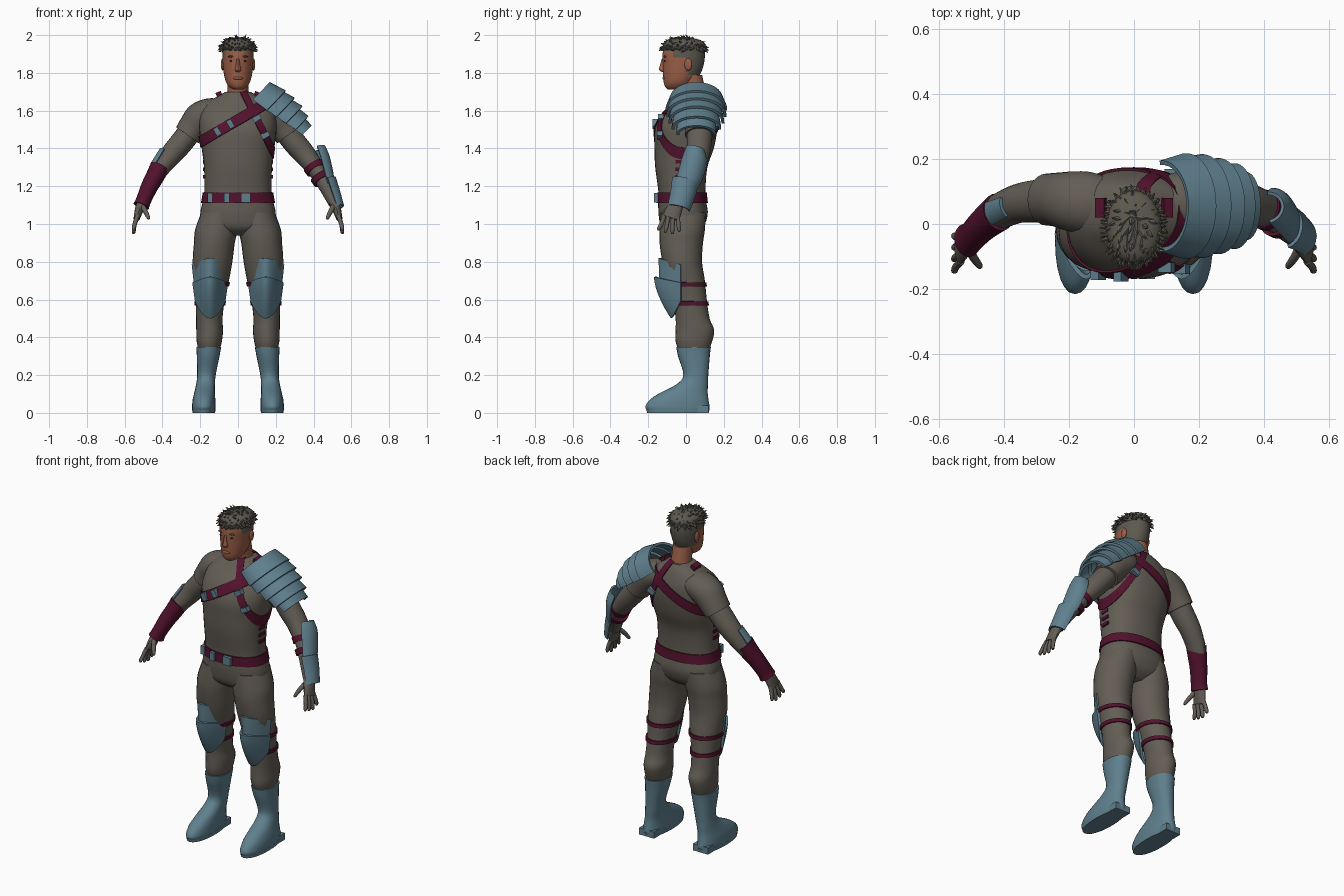
import bpy, bmesh, math, random
from mathutils import Vector, Matrix
from mathutils.bvhtree import BVHTree

if "Cube" in bpy.data.objects:
    bpy.data.objects.remove(bpy.data.objects["Cube"])

random.seed(4)


def material(name, rgb):
    m = bpy.data.materials.new(name)
    m.diffuse_color = (*rgb, 1)
    m.use_nodes = True
    m.node_tree.nodes["Principled BSDF"].inputs["Base Color"].default_value = m.diffuse_color
    return m


SUIT = material("suit_grey", (0.125, 0.11, 0.09))
STEEL = material("steel_blue", (0.115, 0.215, 0.27))
MAROON = material("strap_maroon", (0.085, 0.006, 0.026))
SKIN = material("skin", (0.33, 0.115, 0.065))
HAIR = material("hair_grey", (0.11, 0.10, 0.08))
DARK = material("eye_dark", (0.02, 0.012, 0.01))


def finish(name, bm, mat):
    bmesh.ops.recalc_face_normals(bm, faces=bm.faces)
    me = bpy.data.meshes.new(name)
    bm.to_mesh(me)
    bm.free()
    me.materials.append(mat)
    ob = bpy.data.objects.new(name, me)
    bpy.context.collection.objects.link(ob)
    return ob


def resample(rows, k):
    """Catmull-Rom interpolation of section rows."""
    rows = [tuple(r) for r in rows]
    ext = [rows[0]] + rows + [rows[-1]]
    out = []
    for i in range(1, len(ext) - 2):
        for j in range(k):
            t = j / k
            out.append([0.5 * (2 * b + (c - a) * t + (2 * a - 5 * b + 4 * c - d) * t * t
                               + (3 * b - a - 3 * c + d) * t ** 3)
                        for a, b, c, d in zip(*ext[i - 1:i + 3])])
    return out + [list(rows[-1])]


def mir(rows, s):
    return [(r[0] * s, *r[1:]) for r in rows]


def frame(pts, i):
    t = (pts[min(i + 1, len(pts) - 1)] - pts[max(i - 1, 0)]).normalized()
    u = t.cross(Vector((0, 1, 0))).normalized()
    return u, u.cross(t).normalized()


def loft(name, mat, rows, n=24, k=4, flat=True, p=2.0):
    """Closed skin over elliptical sections (x, y, z, rx, ry)."""
    rows = resample(rows, k)
    pts = [Vector(r[:3]) for r in rows]
    bm, rings = bmesh.new(), []
    for i, r in enumerate(rows):
        u, v = (Vector((1, 0, 0)), Vector((0, 1, 0))) if flat else frame(pts, i)
        ring = []
        for j in range(n):
            a = 2 * math.pi * j / n
            c, s = (math.copysign(abs(q) ** (2 / p), q) for q in (math.cos(a), math.sin(a)))
            ring.append(bm.verts.new(pts[i] + u * c * r[3] + v * s * r[4]))
        rings.append(ring)
    for a, b in zip(rings, rings[1:]):
        for j in range(n):
            bm.faces.new((a[j], a[(j + 1) % n], b[(j + 1) % n], b[j]))
    bm.faces.new(rings[0])
    bm.faces.new(rings[-1])
    return finish(name, bm, mat)


def shell(name, mat, f, nu, nv, thick=0.012):
    """Thick plate from a surface f(u, v), both 0..1."""
    bm = bmesh.new()
    g = [[bm.verts.new(f(i / nu, j / nv)) for i in range(nu + 1)] for j in range(nv + 1)]
    for j in range(nv):
        for i in range(nu):
            bm.faces.new((g[j][i], g[j][i + 1], g[j + 1][i + 1], g[j + 1][i]))
    bmesh.ops.recalc_face_normals(bm, faces=bm.faces)
    bmesh.ops.solidify(bm, geom=bm.faces[:], thickness=thick)
    return finish(name, bm, mat)


def ball(name, mat, loc, scale):
    bm = bmesh.new()
    bmesh.ops.create_icosphere(bm, subdivisions=3, radius=1)
    bm.transform(Matrix.Translation(loc) @ Matrix.Diagonal((*scale, 1)))
    return finish(name, bm, mat)


def box(name, mat, loc, size, rot=0):
    bm = bmesh.new()
    bmesh.ops.create_cube(bm, size=1)
    bm.transform(Matrix.Translation(loc) @ Matrix.Rotation(rot, 4, 'Y') @ Matrix.Diagonal((*size, 1)))
    return finish(name, bm, mat)


def tree(ob):
    me = ob.data
    return BVHTree.FromPolygons([v.co for v in me.vertices], [p.vertices for p in me.polygons])


def strap(name, bvh, centre, u, width, n=48):
    """Band wrapped round a body in the plane of direction u and the y axis."""
    c, u, v = Vector(centre), Vector(u).normalized(), Vector((0, 1, 0))
    w = u.cross(v)

    def f(s, t):
        d = u * math.cos(s * 2 * math.pi) + v * math.sin(s * 2 * math.pi)
        o = c + w * (t - 0.5) * width
        hit = bvh.ray_cast(o, d)[0]
        return (hit or o) + d * 0.008
    return shell(name, MAROON, f, n, 2, 0.008)


# Body suit
body = loft("suit_body", SUIT, [
    (0, -.02, .94, .07, .06), (0, -.02, .98, .18, .11), (0, -.015, 1.05, .20, .13),
    (0, -.02, 1.12, .187, .127), (0, -.022, 1.18, .178, .125), (0, -.025, 1.3, .18, .138),
    (0, -.01, 1.4, .192, .157), (0, 0, 1.5, .205, .165), (0, .02, 1.58, .2, .145),
    (0, .04, 1.64, .165, .108), (0, .048, 1.68, .10, .082), (0, .05, 1.70, .066, .066)],
    n=36, p=2.3)
body_tree = tree(body)

# Belt, chest straps and buckles
strap("belt", body_tree, (0, -.02, 1.14), (1, 0, 0), .055)
strap("chest_strap", body_tree, (-.04, 0, 1.53), (.29, 0, .17), .055)
strap("shoulder_strap", body_tree, (.125, 0, 1.51), (.09, 0, -.18), .035)


def buckle(x, z, side, w, h, rot=0):
    hit = body_tree.ray_cast(Vector((x, side, z)), Vector((0, -side, 0)))[0]
    box("buckle", STEEL, hit + Vector((0, side * .01, 0)), (w, .03, h), rot)


for x, w in ((.04, .05), (-.06, .03), (-.15, .025)):
    buckle(x, 1.14, -1, w, .05)
for x, z, r in ((-.11, 1.49, -.53), (-.04, 1.53, -.53), (.10, 1.56, 1.1), (.145, 1.47, 1.1)):
    buckle(x, z, -1, .028, .045, r)
buckle(.12, 1.52, 1, .028, .045, 1.1)
for s in (-1, 1):
    box("collar_clip", MAROON, (s * .1, .05, 1.685), (.03, .06, .03), s * .4)
    for z in (1.25, 1.29, 1.33):
        box("side_clip", MAROON, (s * .175, -.03, z), (.022, .05, .018))

# Legs, boots and knee armour
for s in (-1, 1):
    leg = loft("trouser_leg", SUIT, mir([
        (.10, -.015, 1.06, .095, .12), (.115, -.02, .97, .112, .12), (.125, -.025, .9, .108, .115),
        (.135, -.02, .8, .105, .105), (.14, 0, .7, .092, .1), (.147, .02, .6, .077, .09),
        (.152, .035, .5, .07, .09), (.15, .047, .44, .071, .102), (.152, .042, .38, .067, .097),
        (.153, .04, .33, .055, .08)], s))
    leg_tree = tree(leg)
    for z, y in ((.68, 0), (.58, .02)):
        strap("knee_strap", leg_tree, (s * .145, y, z), (1, 0, 0), .022, 32)
    loft("boot", STEEL, mir([
        (.155, .04, .35, .066, .092), (.158, .042, .3, .06, .084), (.167, .052, .2, .049, .066),
        (.172, .032, .15, .05, .084), (.177, -.012, .105, .055, .127),
        (.18, -.036, .07, .06, .155), (.181, -.045, .035, .062, .17), (.181, -.043, .015, .061, .166)], s), p=2.2)
    loft("boot_sole", STEEL, mir([(.181, -.043, .022, .062, .168), (.181, -.043, 0, .06, .163)], s), k=1, p=2.2)
    box("boot_heel", STEEL, (s * .181, .08, .02), (.1, .08, .04))

    def knee_plate(name, top, bot, depth0, depth1, tip_top, tip_bot, half):
        def f(u, v):
            q = 2 * u - 1
            z0, z1 = top - tip_top * abs(q) ** 1.5, bot + tip_bot * q * q
            d = depth0 + (depth1 - depth0) * v ** 1.6
            return Vector((s * .147 + q * half * (1 - .15 * v), -.03 - d * (1 - abs(q) ** 1.7), z0 + (z1 - z0) * v))
        shell(name, STEEL, f, 16, 8, .014)
    knee_plate("thigh_plate", .82, .62, .115, .105, .035, .03, .098)
    knee_plate("knee_plate", .72, .5, .14, .05, .03, .09, .095)

# Arms, sleeves and hands
for s in (-1, 1):
    loft("sleeve", SUIT, mir([
        (.08, .06, 1.60, .06, .08), (.14, .065, 1.59, .078, .095), (.195, .07, 1.56, .088, .092),
        (.235, .075, 1.515, .08, .083), (.268, .075, 1.47, .073, .08)], s), flat=False)
    loft("arm", SUIT, mir([
        (.23, .075, 1.52, .062, .068), (.30, .07, 1.43, .062, .066), (.355, .063, 1.365, .058, .06),
        (.42, .035, 1.28, .046, .055), (.467, -.005, 1.2, .04, .046), (.508, -.045, 1.11, .03, .036)], s), flat=False)
    loft("palm", SUIT, mir([
        (.503, -.04, 1.125, .026, .034), (.52, -.06, 1.085, .024, .042), (.536, -.08, 1.03, .017, .046)], s),
        n=16, flat=False)
    for q in (-1.5, -.5, .5, 1.5):
        z = .945 + .012 * abs(q - .3)
        loft("finger", SUIT, mir([
            (.532, -.08 + q * .023, 1.045, .012, .012), (.548, -.086 + q * .031, .995, .0115, .0115),
            (.552, -.09 + q * .036, z + .01, .01, .01), (.551, -.09 + q * .036, z, .005, .005)], s),
            n=10, k=3, flat=False)
    loft("thumb", SUIT, mir([
        (.512, -.07, 1.105, .014, .015), (.492, -.105, 1.07, .013, .013), (.475, -.128, 1.035, .01, .01),
        (.472, -.132, 1.025, .005, .005)], s), n=10, k=3, flat=False)

# Wrapped forearm and elbow plate on one arm
loft("forearm_wrap", MAROON, [
    (-.415, .037, 1.30, .052, .06), (-.44, .018, 1.25, .049, .056), (-.47, -.008, 1.195, .045, .051),
    (-.5, -.04, 1.125, .04, .05), (-.512, -.05, 1.095, .043, .053)], flat=False)


def arm_plate(name, path, spread, out):
    pts = [Vector(r[:3]) for r in path]

    def f(u, v):
        i = min(round(v * (len(path) - 1)), len(path) - 1)
        t = (pts[-1] - pts[0]).normalized()
        n = (Vector(out) - t * t.dot(Vector(out))).normalized()
        a = (2 * u - 1) * spread
        return pts[i] + (n * math.cos(a) * path[i][3] + t.cross(n) * math.sin(a) * path[i][4])
    shell(name, STEEL, f, 14, len(path) - 1, .01)


arm_plate("elbow_plate", resample([(-.37, .06, 1.375, .05, .05), (-.415, .04, 1.3, .052, .056)], 3), .7, (-1, -.3, .3))

# Bracer with cuff and straps on the other arm
arm_plate("bracer", resample([(.408, .05, 1.40, .055, .05), (.425, .045, 1.34, .063, .068),
                              (.45, .02, 1.25, .058, .068), (.466, .0, 1.2, .05, .062)], 4), 1.45, (1, .15, .2))
arm_plate("bracer_cuff", resample([(.458, -.005, 1.225, .064, .074), (.485, -.02, 1.15, .06, .068),
                                   (.51, -.04, 1.08, .054, .062)], 4), 1.4, (1, .15, .2))
for x, y, z in ((.398, .046, 1.31), (.435, .022, 1.255)):
    loft("bracer_strap", MAROON, [(x, y, z, .057, .062), (x + .016, y - .01, z - .026, .055, .06)], k=1, flat=False)

# Layered shoulder armour
BANDS = [(.085, 1.665, .12, .14, .16, 1.61, .135, .163), (.14, 1.625, .12, .148, .21, 1.575, .13, .16),
         (.19, 1.59, .11, .138, .26, 1.54, .118, .148), (.24, 1.55, .10, .125, .31, 1.505, .092, .132),
         (.285, 1.52, .08, .105, .345, 1.475, .065, .105)]
for b in BANDS:
    def f(u, v, b=b):
        x, z, rn, ry = (b[k] + (b[k + 4] - b[k]) * v for k in range(4))
        a = (2 * u - 1) * 1.65
        return Vector((x + .69 * rn * math.cos(a), .055 + ry * math.sin(a), z + .72 * rn * math.cos(a)))
    shell("shoulder_plate", STEEL, f, 20, 3, .014)

# Neck and head, with cropped hair painted on the back and sides
loft("neck", SKIN, [(0, .048, 1.65, .066, .066), (0, .042, 1.71, .056, .06), (0, .025, 1.79, .056, .06)])
head = loft("head", SKIN, [
    (0, -.06, 1.712, .025, .035), (0, -.05, 1.725, .045, .06), (0, -.038, 1.75, .063, .08),
    (0, -.024, 1.79, .074, .097), (0, -.015, 1.84, .08, .108), (0, -.012, 1.9, .083, .112),
    (0, -.01, 1.95, .076, .1), (0, -.01, 1.98, .045, .06)], n=36, k=6)
head.data.materials.append(HAIR)
for p in head.data.polygons:
    c = p.center
    if c.z > 1.925 or (c.y > .005 and c.z > 1.79) or (c.y > -.06 and c.z > 1.885):
        p.material_index = 1
loft("nose", SKIN, [(0, -.116, 1.875, .009, .012), (0, -.122, 1.84, .011, .016), (0, -.122, 1.818, .017, .022),
                    (0, -.116, 1.806, .012, .014)], n=12)
ball("lips", SKIN, (0, -.112, 1.772), (.026, .013, .009))
for s in (-1, 1):
    ball("ear", SKIN, (s * .082, .012, 1.845), (.009, .02, .032))
    ball("eye", DARK, (s * .032, -.111, 1.863), (.013, .005, .005))
    ball("eyebrow", HAIR, (s * .034, -.112, 1.887), (.02, .008, .005))

# Hair cap with overlapping locks
loft("hair_cap", HAIR, [(0, -.01, 1.915, .085, .112), (0, -.01, 1.95, .084, .112), (0, -.01, 1.972, .066, .09),
                        (0, -.01, 1.984, .03, .045)], n=28)
bm = bmesh.new()
for i in range(120):
    h = (i + .5) / 120
    a, r = i * 2.39996, math.sqrt(1 - h * h)
    n = Vector((math.cos(a) * r, math.sin(a) * r, h))
    base = Vector((n.x * .08, -.01 + n.y * .106, 1.922 + n.z * .058))
    away = base - Vector((0, .04, 1.99))
    axis = (n * .55 + away.normalized() * .6 + Vector([random.uniform(-.3, .3) for _ in range(3)])).normalized()
    m = Matrix.Translation(base + axis * .01) @ axis.to_track_quat('Z', 'Y').to_matrix().to_4x4()
    bmesh.ops.create_cone(bm, cap_ends=True, segments=5, radius1=.015, radius2=.001, depth=.042, matrix=m)
finish("hair_locks", bm, HAIR)

# Smooth shading with crisp plate edges
bpy.ops.object.select_all(action='SELECT')
bpy.context.view_layer.objects.active = body
bpy.ops.object.shade_smooth_by_angle(angle=math.radians(38))
